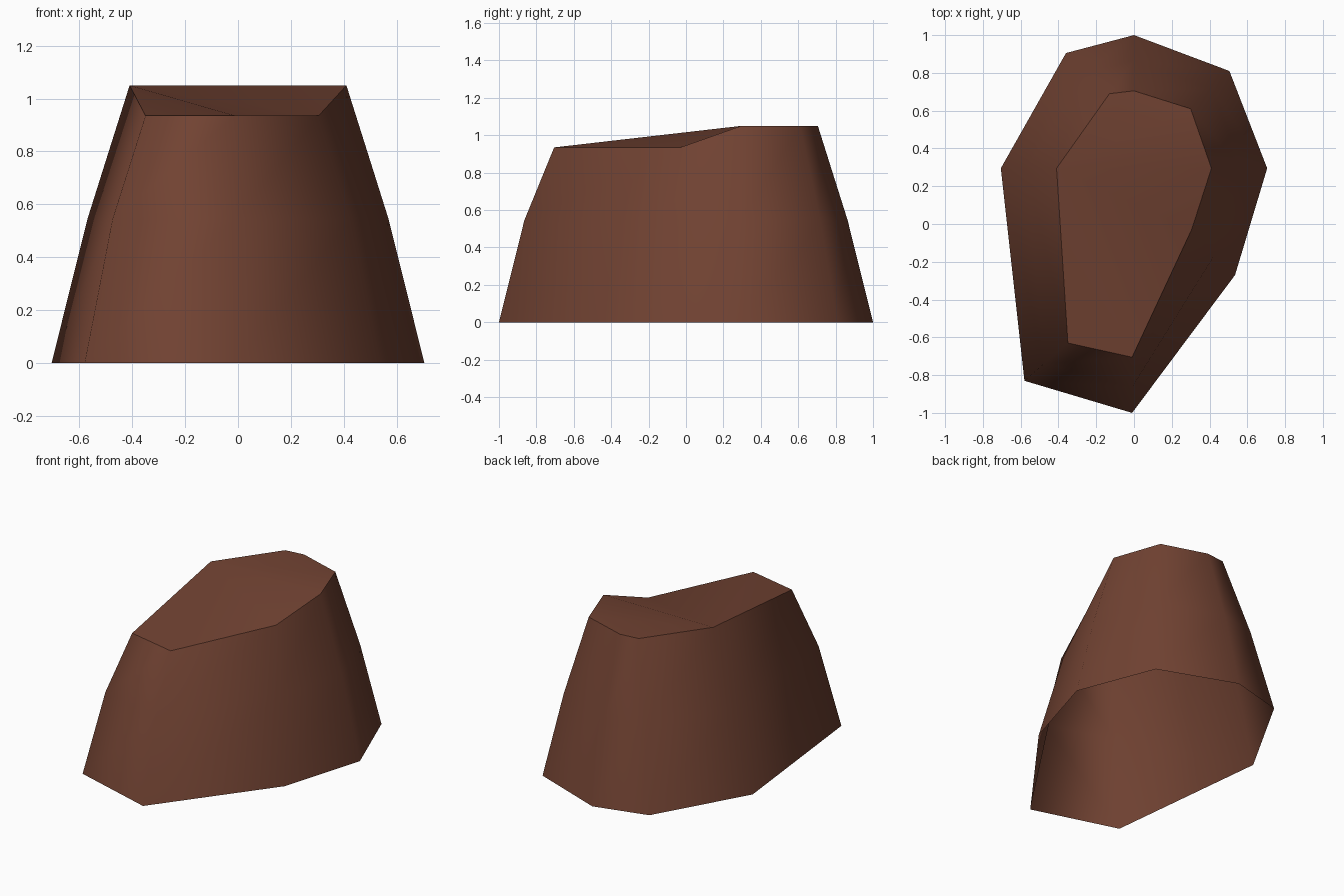
import bpy, bmesh
from mathutils import Vector

if "Cube" in bpy.data.objects:
    bpy.data.objects.remove(bpy.data.objects["Cube"])

# Rock outline, clockwise seen from above: the ground rim and the smaller top rim
BASE = [(0, 1), (0.505, 0.81), (0.705, 0.295), (0.535, -0.27),
        (-0.01, -1), (-0.58, -0.83), (-0.705, 0.295), (-0.36, 0.905)]
TOP = [(0, 0.705), (0.30, 0.61), (0.41, 0.295), (0.305, -0.03),
       (-0.01, -0.705), (-0.35, -0.63), (-0.41, 0.295), (-0.13, 0.69)]
MID_Z, LOW_Z, HIGH_Z = 0.545, 0.935, 1.05
MID_BLEND = 0.46
N = len(BASE)

bm = bmesh.new()

# Three rings: ground, slightly bulging middle, and top that steps down at the front
base = [bm.verts.new((x, y, 0)) for x, y in BASE]
mid = [bm.verts.new((*Vector(b).lerp(Vector(t), MID_BLEND), MID_Z))
       for b, t in zip(BASE, TOP)]
top = [bm.verts.new((x, y, HIGH_Z if y > 0.2 else LOW_Z)) for x, y in TOP]

# Smooth side walls, open underneath
for lower, upper in ((base, mid), (mid, top)):
    for i in range(N):
        j = (i + 1) % N
        bm.faces.new((lower[j], lower[i], upper[i], upper[j])).smooth = True

# Top: level back part, then a sloping front fanned from the left corner
for ids in ((7, 6, 2, 1, 0), (6, 3, 2), (6, 4, 3), (6, 5, 4)):
    bm.faces.new([top[i] for i in ids]).smooth = True

# Crisp edge around the top rim
for i in range(N):
    bm.edges.get((top[i], top[(i + 1) % N])).smooth = False

mesh = bpy.data.meshes.new("rock")
bm.to_mesh(mesh)
bm.free()

brown = bpy.data.materials.new("dark_reddish_brown")
brown.diffuse_color = (0.165, 0.055, 0.032, 1)
brown.use_nodes = True
brown.node_tree.nodes["Principled BSDF"].inputs["Base Color"].default_value = brown.diffuse_color
mesh.materials.append(brown)

rock = bpy.data.objects.new("rock", mesh)
bpy.context.collection.objects.link(rock)
